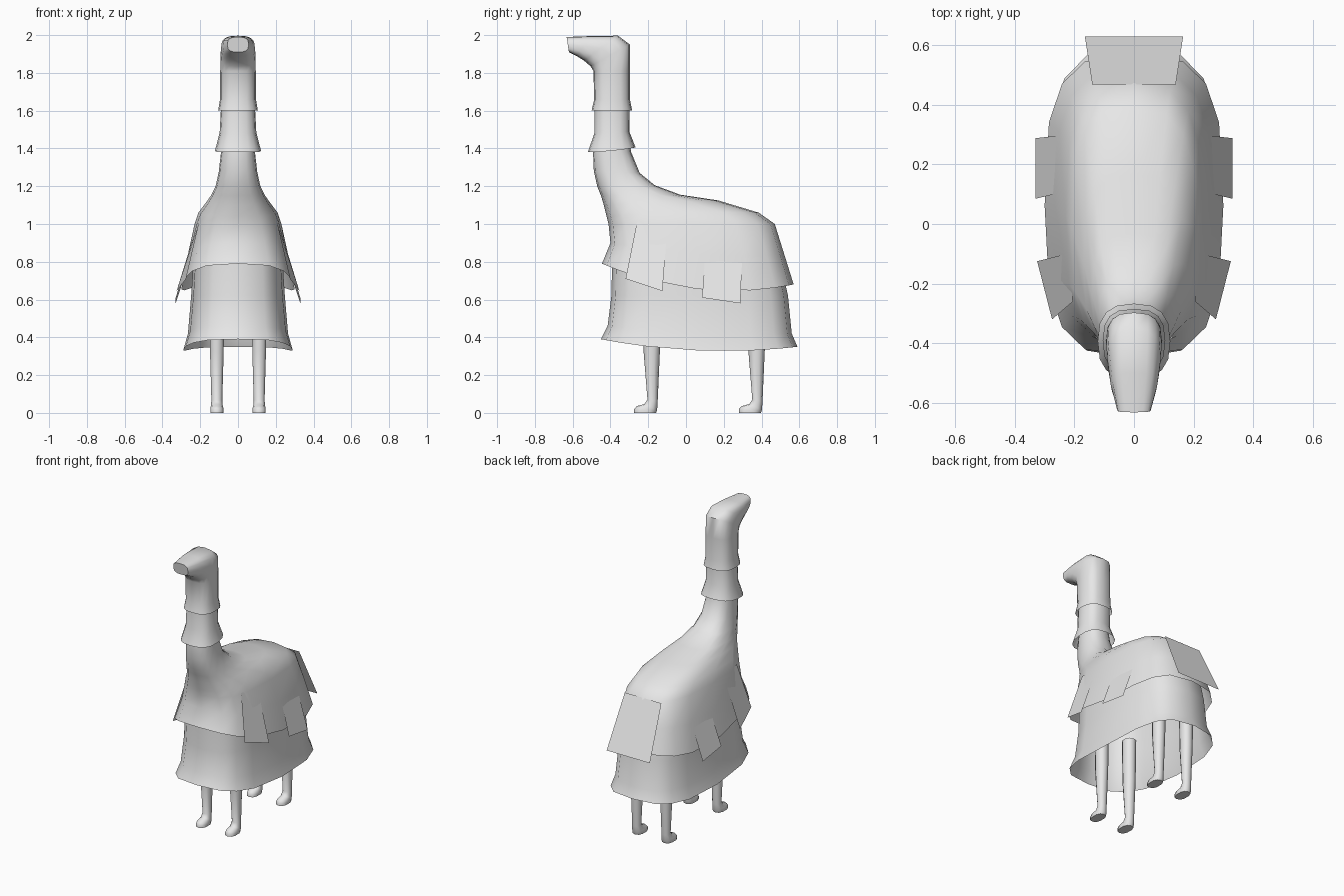
import bpy, bmesh, math
from mathutils import Vector

grey = bpy.data.materials.new("light_grey")
grey.diffuse_color = (0.8, 0.8, 0.8, 1)


def finish(name, bm, angle=50):
    bmesh.ops.recalc_face_normals(bm, faces=bm.faces)
    mesh = bpy.data.meshes.new(name)
    bm.to_mesh(mesh)
    bm.free()
    mesh.materials.append(grey)
    ob = bpy.data.objects.new(name, mesh)
    bpy.context.collection.objects.link(ob)
    bpy.ops.object.select_all(action='DESELECT')
    ob.select_set(True)
    bpy.context.view_layer.objects.active = ob
    bpy.ops.object.shade_smooth_by_angle(angle=math.radians(angle))
    return ob


def spow(v, p):
    return math.copysign(abs(v) ** p, v) if abs(v) > 1e-6 else 0.0


def loft(name, rings, sides=16, cx=0.0, cap_start=False, cap_end=False, angle=50):
    """Ring: front y, front z, back y, back z, half width, squareness, side z offset."""
    bm = bmesh.new()
    loops = []
    for yf, zf, yb, zb, hw, n, sag in rings:
        loop = []
        for i in range(sides):
            a = 2 * math.pi * i / sides
            u, w = -spow(math.cos(a), 2 / n), spow(math.sin(a), 2 / n)
            t = (u + 1) / 2
            loop.append(bm.verts.new((cx + w * hw, yf + (yb - yf) * t,
                                      zf + (zb - zf) * t + sag * (1 - u * u))))
        loops.append(loop)
    for a, b in zip(loops, loops[1:]):
        for i in range(sides):
            j = (i + 1) % sides
            bm.faces.new((a[i], a[j], b[j], b[i]))
    if cap_start:
        bm.faces.new(loops[0])
    if cap_end:
        bm.faces.new(loops[-1])
    return finish(name, bm, angle)


def panel(name, corners):
    bm = bmesh.new()
    bm.faces.new([bm.verts.new(c) for c in corners])
    return finish(name, bm)


# Lower skirt, open underneath
loft("lower_skirt", [
    (-.45, .39, .59, .35, .29, 3.2, -.04),
    (-.415, .46, .56, .42, .265, 3.2, -.02),
    (-.395, .62, .54, .62, .248, 3.2, 0),
    (-.39, .84, .50, .80, .235, 3.2, 0)])

# Upper coat: flared hem, back and base of the neck
loft("upper_coat", [
    (-.445, .79, .57, .68, .30, 3.2, -.08),
    (-.40, .90, .52, .84, .265, 3.1, -.03),
    (-.41, 1.0, .47, 1.0, .23, 3.0, 0),
    (-.42, 1.04, .385, 1.06, .21, 2.9, .01),
    (-.435, 1.10, .17, 1.125, .17, 2.8, 0),
    (-.45, 1.15, -.03, 1.155, .142, 2.7, 0),
    (-.47, 1.20, -.165, 1.205, .118, 2.6, 0),
    (-.488, 1.28, -.245, 1.27, .102, 2.5, 0),
    (-.492, 1.38, -.29, 1.38, .09, 2.5, 0),
    (-.485, 1.44, -.30, 1.44, .086, 2.5, 0)])

# Lower neck tier
loft("lower_neck_tier", [
    (-.52, 1.38, -.267, 1.405, .122, 2.6, -.005),
    (-.485, 1.48, -.30, 1.49, .097, 2.6, 0),
    (-.485, 1.60, -.298, 1.60, .091, 2.6, 0),
    (-.48, 1.64, -.302, 1.64, .088, 2.6, 0)])

# Upper neck tier turning forward into the head and snout
loft("upper_neck_and_head", [
    (-.50, 1.60, -.285, 1.60, .105, 2.7, 0),
    (-.486, 1.66, -.297, 1.66, .095, 2.7, 0),
    (-.49, 1.81, -.297, 1.81, .094, 2.7, 0),
    (-.505, 1.835, -.297, 1.95, .093, 2.8, 0),
    (-.54, 1.865, -.36, 1.997, .09, 2.9, 0),
    (-.58, 1.89, -.50, 1.995, .078, 3.0, 0),
    (-.62, 1.91, -.632, 1.99, .056, 3.0, 0)], cap_end=True)

# Hanging side panels: top front, top back, bottom back, bottom front
side_panels = {
    "front_side_panel": [(.205, -.26, 1.01), (.225, -.10, .97),
                         (.325, -.125, .645), (.275, -.32, .71)],
    "rear_side_panel": [(.225, .11, .94), (.225, .30, .90),
                        (.33, .288, .58), (.33, .085, .61)]}
for name, pts in side_panels.items():
    for label, s in (("right", 1), ("left", -1)):
        panel(f"{label}_{name}", [(s * x, y, z) for x, y, z in pts])

# Tail panel
panel("tail_panel", [(-.14, .468, 1.0), (.14, .468, 1.0),
                     (.165, .63, .655), (-.165, .63, .655)])

# Legs with small forward pointing feet
for pos, y in (("front", -.18), ("rear", .375)):
    for label, s in (("right", 1), ("left", -1)):
        x = s * .112
        loft(f"{pos}_{label}_leg", [
            (y - .048, .62, y + .046, .62, .042, 2.2, 0),
            (y - .045, .33, y + .042, .33, .038, 2.2, 0),
            (y - .024, .07, y + .030, .06, .030, 2.2, 0),
            (y - .040, .047, y + .027, .015, .033, 2.3, 0),
            (y - .080, .036, y + .022, .002, .036, 2.5, 0),
            (y - .095, .02, y + .022, .001, .036, 2.5, 0),
            (y - .095, 0, y + .022, 0, .036, 2.5, 0)],
            sides=10, cx=x, cap_start=True, cap_end=True)
